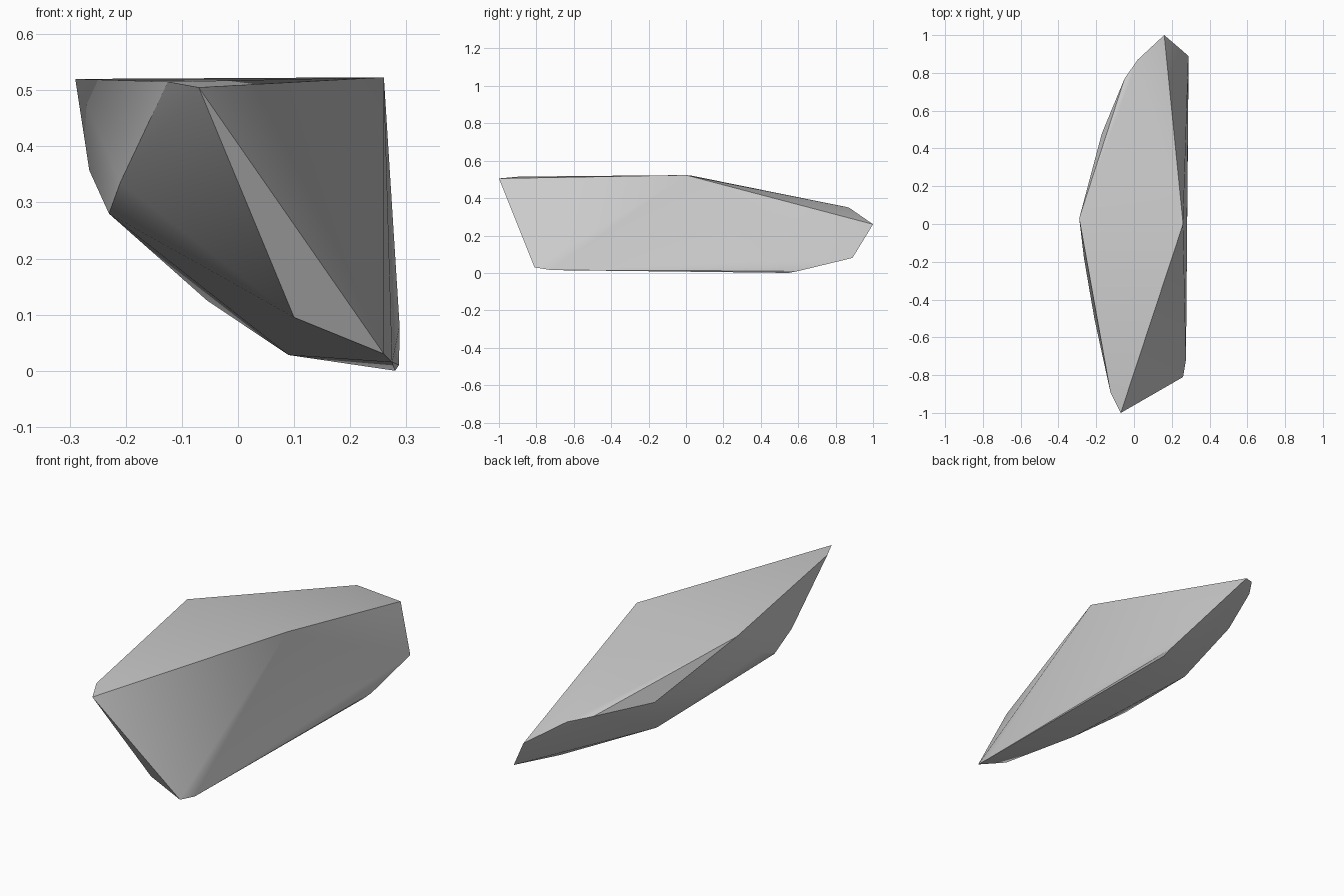
import bpy, bmesh, math

cube = bpy.data.objects.get("Cube")
if cube:
    bpy.data.objects.remove(cube, do_unlink=True)

# Stone colour
stone = bpy.data.materials.new("grey_stone")
stone.use_nodes = True
grey = (0.6, 0.6, 0.6, 1.0)
stone.diffuse_color = grey
bsdf = stone.node_tree.nodes["Principled BSDF"]
bsdf.inputs["Base Color"].default_value = grey
bsdf.inputs["Roughness"].default_value = 0.9

# Corners of the chipped shard, grouped by region
top_rim = [(-.07, -1, .505), (-.125, -.89, .515), (-.29, .03, .52), (.26, 0, .523)]
back_tip = [(.16, 1, .26), (.288, .89, .08), (.02, .87, .35),
            (-.05, .77, .357), (-.17, .48, .345)]
left_flank = [(-.265, -.18, .357), (-.23, -.34, .28), (-.21, -.5, .335)]
underside = [(.26, -.81, .03), (.275, -.72, .015), (.1, -.8, .095),
             (.09, -.33, .028), (-.055, .3, .125), (.28, .55, .0), (.287, .6, .01)]

# Faceted shard wrapped around the corners
bm = bmesh.new()
for corner in top_rim + back_tip + left_flank + underside:
    bm.verts.new(corner)
hull = bmesh.ops.convex_hull(bm, input=bm.verts[:])
spare = {g for g in hull["geom_interior"] + hull["geom_unused"]
         if isinstance(g, bmesh.types.BMVert)}
bmesh.ops.delete(bm, geom=list(spare), context="VERTS")
bmesh.ops.recalc_face_normals(bm, faces=bm.faces[:])

mesh = bpy.data.meshes.new("rock_shard")
bm.to_mesh(mesh)
bm.free()
mesh.materials.append(stone)
rock = bpy.data.objects.new("rock_shard", mesh)
bpy.context.collection.objects.link(rock)

# Soft shading across shallow facets, crisp main edges
bpy.ops.object.select_all(action="DESELECT")
rock.select_set(True)
bpy.context.view_layer.objects.active = rock
bpy.ops.object.shade_smooth_by_angle(angle=math.radians(30))
